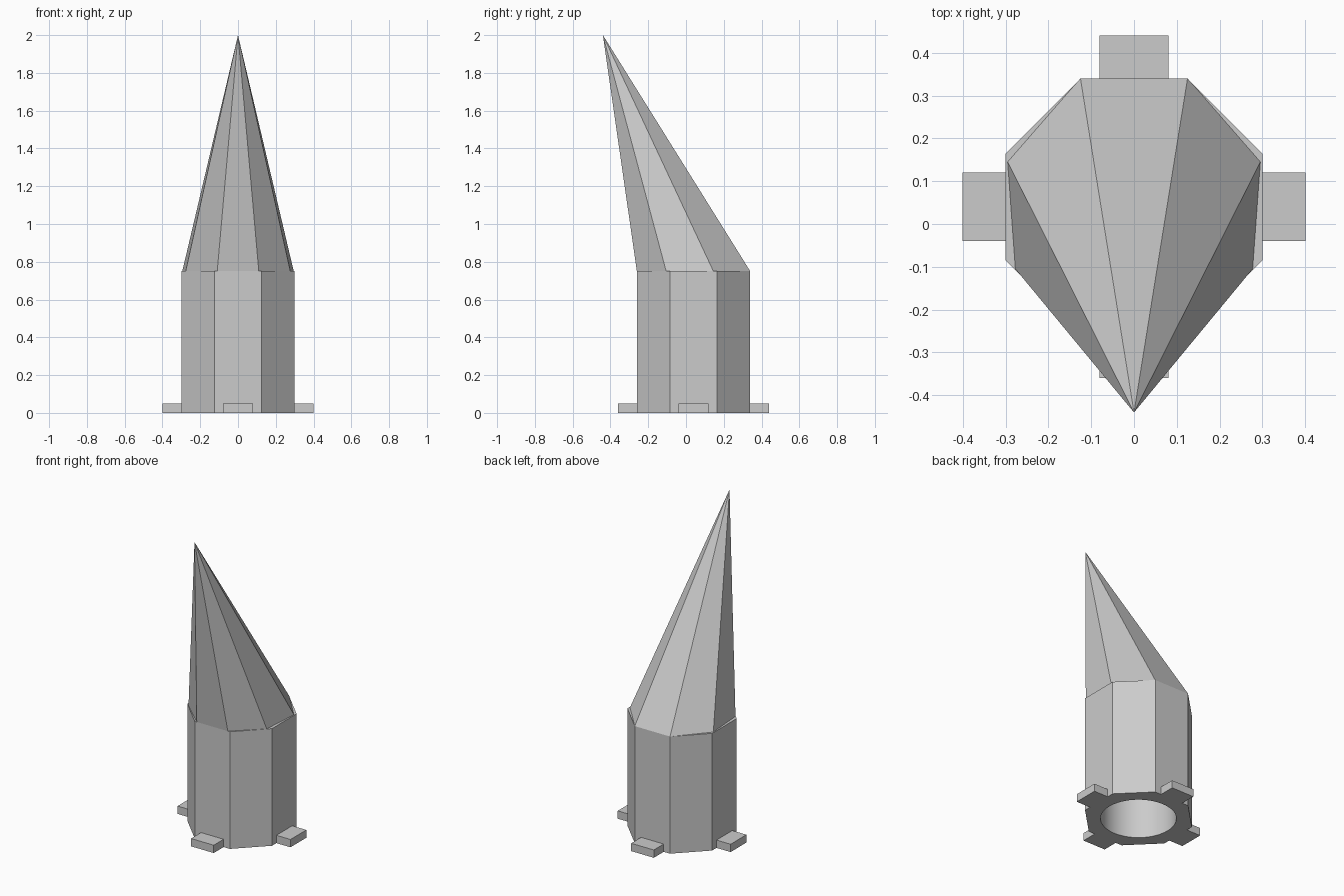
import bpy
import bmesh
import math
from mathutils import Matrix

if "Cube" in bpy.data.objects:
    bpy.data.objects.remove(bpy.data.objects["Cube"])

CENTRE_Y = 0.04
APOTHEM = 0.3
SHOULDER_Z = 0.75

grey = bpy.data.materials.new("light grey")
grey.use_nodes = True
grey.diffuse_color = (0.6, 0.6, 0.6, 1)
grey.node_tree.nodes["Principled BSDF"].inputs["Base Color"].default_value = (0.6, 0.6, 0.6, 1)


def add_object(name, bm):
    bmesh.ops.recalc_face_normals(bm, faces=bm.faces)
    mesh = bpy.data.meshes.new(name)
    bm.to_mesh(mesh)
    bm.free()
    mesh.materials.append(grey)
    obj = bpy.data.objects.new(name, mesh)
    bpy.context.collection.objects.link(obj)
    return obj


def prism(name, sides, radius, z0, z1, turn=0.0):
    bm = bmesh.new()
    place = Matrix.Translation((0, CENTRE_Y, (z0 + z1) / 2)) @ Matrix.Rotation(turn, 4, "Z")
    bmesh.ops.create_cone(bm, cap_ends=True, segments=sides, radius1=radius,
                          radius2=radius, depth=z1 - z0, matrix=place)
    return add_object(name, bm)


# Octagonal body with a round socket bored up from below
eighth = math.pi / 8
body = prism("body", 8, APOTHEM / math.cos(eighth), 0, SHOULDER_Z, eighth)
cutter = prism("socket_cutter", 64, 0.22, -0.1, 0.7)
cutter.hide_render = True
bore = body.modifiers.new("socket", "BOOLEAN")
bore.operation = "DIFFERENCE"
bore.solver = "EXACT"
bore.object = cutter
bpy.ops.object.select_all(action="DESELECT")
body.select_set(True)
bpy.context.view_layer.objects.active = body
bpy.ops.object.modifier_apply(modifier=bore.name)
bpy.data.objects.remove(cutter)
bpy.ops.object.shade_smooth_by_angle(angle=math.radians(30))

# Spike leaning forward to a point above the front
half = [(0.125, 0.34), (0.295, 0.145), (0.277, -0.105), (0.11, -0.26)]
outline = half + [(-x, y) for x, y in reversed(half)]
bm = bmesh.new()
ring = [bm.verts.new((x, y, SHOULDER_Z)) for x, y in outline]
tip = bm.verts.new((0, -0.44, 2))
bm.faces.new(ring)
for i, v in enumerate(ring):
    bm.faces.new((v, ring[(i + 1) % len(ring)], tip))
add_object("spike", bm)

# Four small feet around the base
for i, side in enumerate(("left", "back", "right", "front")):
    bm = bmesh.new()
    place = (Matrix.Translation((0, CENTRE_Y, 0)) @ Matrix.Rotation(i * math.pi / 2, 4, "Z")
             @ Matrix.Translation((APOTHEM + 0.05, 0, 0.025))
             @ Matrix.Diagonal((0.1, 0.16, 0.05, 1)))
    bmesh.ops.create_cube(bm, size=1, matrix=place)
    add_object(side + "_foot", bm)
